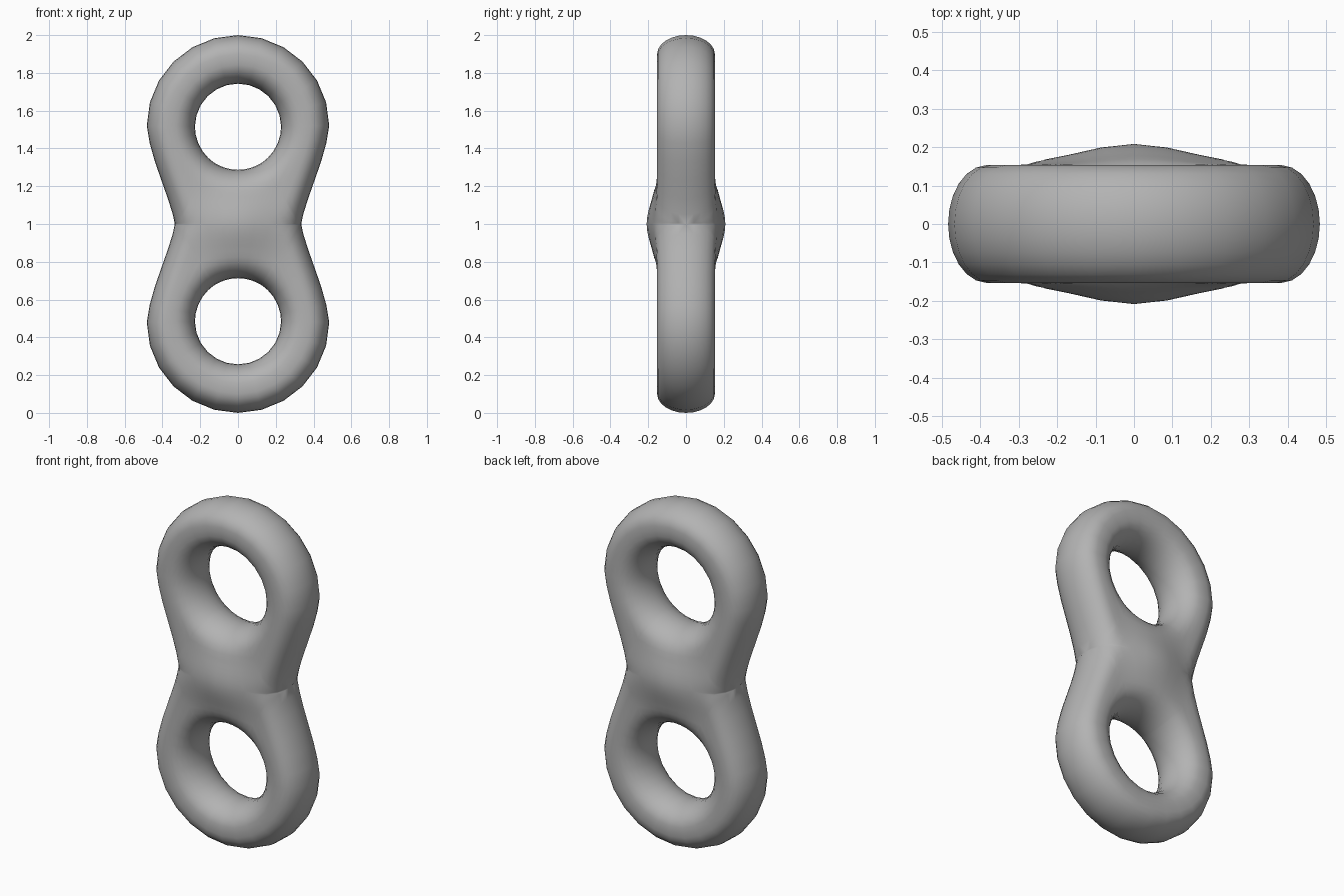
import bpy, bmesh, math
from mathutils import Vector
from mathutils.geometry import intersect_point_line

cube = bpy.data.objects.get("Cube")
if cube:
    bpy.data.objects.remove(cube)

HOLE = Vector((0, 1.515))      # centre of the upper hole
HOLE_R = 0.228
WAIST = 0.335                  # half width at mid height

# Right half of the upper outline: round top, tapering to the waist
outline = [Vector((0.483 * math.sin(a), 1.52 + 0.48 * math.cos(a)))
           for a in [math.radians(15 * i) for i in range(7)]]
outline += [Vector(p) for p in ((0.468, 1.43), (0.44, 1.33), (0.405, 1.23),
                                (0.37, 1.13), (0.345, 1.05), (WAIST, 1.0))]
waist_line = [Vector((WAIST * math.cos(math.radians(a)), 1.0))
              for a in (18, 32, 46, 60, 75, 90)]
boundary = outline + waist_line


def edge_distance(p):
    """Distance from p to the outer outline."""
    best = 9
    for a, b in zip(outline, outline[1:]):
        t = intersect_point_line(p, a, b)[1]
        best = min(best, (p - a.lerp(b, max(0, min(1, t)))).length)
    return best


def rounding(distance, radius):
    u = max(0, min(1, distance / radius))
    return math.sqrt(max(0, 1 - (1 - u) ** 2))


def half_thickness(p):
    bulge = 0.055 * math.exp(-(p.x / 0.2) ** 2 - ((p.y - 1) / 0.16) ** 2)
    inner = rounding((p - HOLE).length - HOLE_R, 0.115)
    outer = rounding(edge_distance(p), 0.1)
    return (0.153 + bulge) * inner * outer


# One quarter of the body, as strips running from the hole to the boundary
bm = bmesh.new()
STEPS = 14
for side in (-1, 1):
    rows = []
    for end in boundary:
        start = HOLE + (end - HOLE).normalized() * HOLE_R
        row = []
        for i in range(STEPS + 1):
            p = start.lerp(end, 0.5 - 0.5 * math.cos(math.pi * i / STEPS))
            h = 0 if i == 0 or (i == STEPS and end in outline) else half_thickness(p)
            row.append(bm.verts.new((p.x, side * h, p.y)))
        rows.append(row)
    for r0, r1 in zip(rows, rows[1:]):
        for i in range(STEPS):
            bm.faces.new((r0[i], r0[i + 1], r1[i + 1], r1[i]))

# Mirror to the left, then to the lower ring, and weld the seams
for axis, centre in ((0, 0), (2, 1.0)):
    copy = bmesh.ops.duplicate(bm, geom=bm.verts[:] + bm.edges[:] + bm.faces[:])
    for v in copy["geom"]:
        if isinstance(v, bmesh.types.BMVert):
            v.co[axis] = 2 * centre - v.co[axis]
bmesh.ops.remove_doubles(bm, verts=bm.verts, dist=0.0005)
bmesh.ops.recalc_face_normals(bm, faces=bm.faces)

mesh = bpy.data.meshes.new("double_ring_body")
bm.to_mesh(mesh)
bm.free()
body = bpy.data.objects.new("double_ring_body", mesh)
bpy.context.collection.objects.link(body)

# Single plain grey
grey = bpy.data.materials.new("plain_grey")
grey.use_nodes = True
grey.diffuse_color = (0.45, 0.45, 0.45, 1)
grey.node_tree.nodes["Principled BSDF"].inputs["Base Color"].default_value = grey.diffuse_color
mesh.materials.append(grey)

mesh.shade_smooth()
